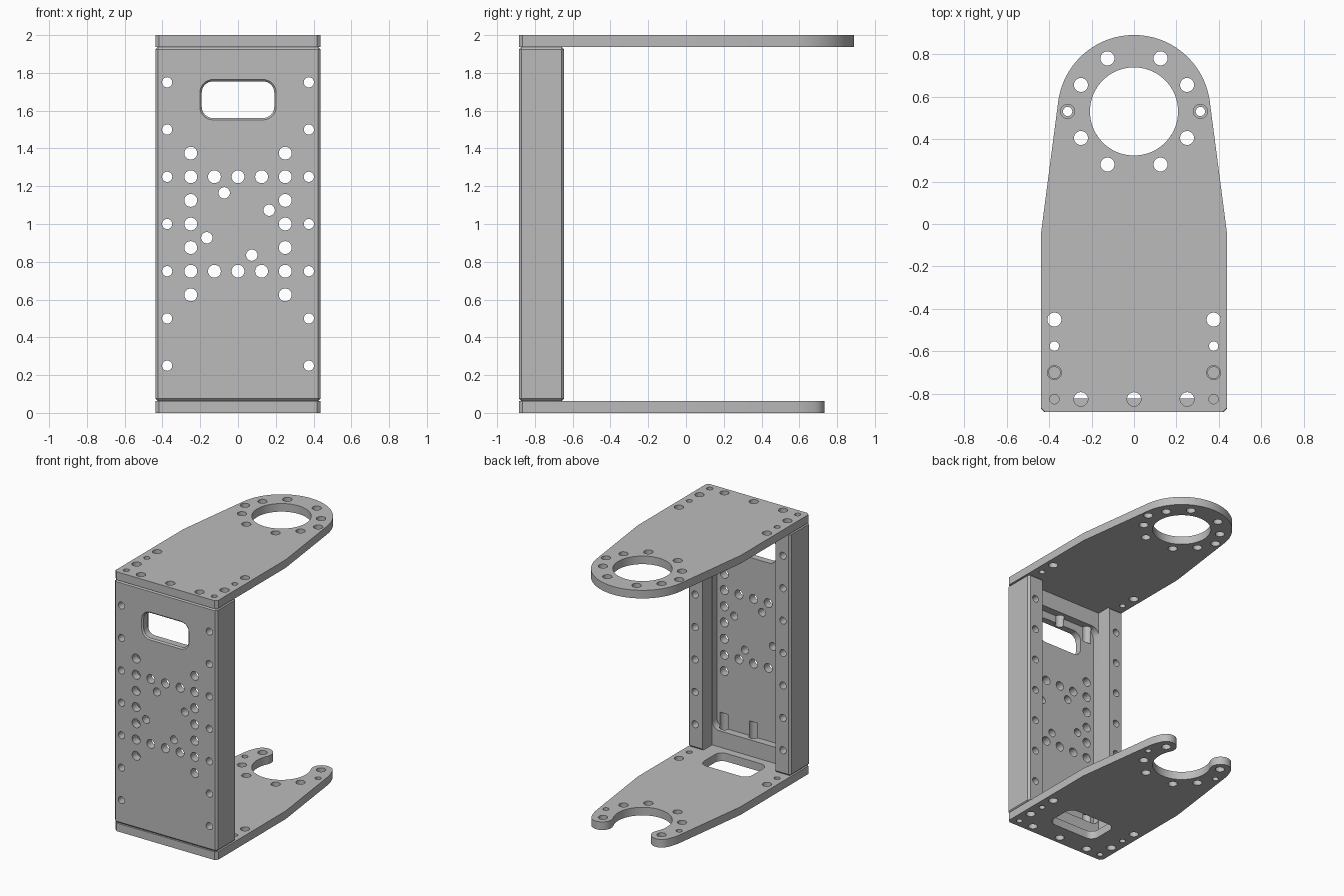
import bpy, bmesh
from math import sin, cos, radians, atan2, acos, degrees, hypot

cube = bpy.data.objects.get("Cube")
if cube:
    bpy.data.objects.remove(cube, do_unlink=True)

metal = bpy.data.materials.new("brushed grey")
metal.use_nodes = True
grey = (0.5, 0.5, 0.5, 1)
metal.diffuse_color = grey
metal.node_tree.nodes["Principled BSDF"].inputs["Base Color"].default_value = grey

W, FRONT, BACK, T, TOP = 0.4375, -0.885, -0.645, 0.0625, 2.0
RING_Y, RING_R, BORE_R = 0.53, 0.36, 0.2075


def arc(cx, cy, r, a, b, n):
    """Points on an arc, angles in degrees."""
    steps = [radians(a + (b - a) * i / n) for i in range(n + 1)]
    return [(cx + r * cos(t), cy + r * sin(t)) for t in steps]


def circle(cx, cy, r, n=32):
    return arc(cx, cy, r, 0, 360, n)[:-1]


def rounded(cx, cy, w, h, r):
    """Rounded rectangle given by half width and half height."""
    pts = []
    for i, (sx, sy) in enumerate([(1, 1), (-1, 1), (-1, -1), (1, -1)]):
        pts += arc(cx + sx * (w - r), cy + sy * (h - r), r, i * 90, i * 90 + 90, 8)
    return pts


def prism(bm, outline, lo, hi, axis="z", end=None):
    """Extrude an outline along z or y, optionally lofting to another outline."""
    def place(p, d):
        return (p[0], p[1], d) if axis == "z" else (p[0], d, p[1])
    a = [bm.verts.new(place(p, lo)) for p in outline]
    b = [bm.verts.new(place(p, hi)) for p in (end or outline)]
    bm.faces.new(a)
    bm.faces.new(b[::-1])
    for i in range(len(a)):
        j = (i + 1) % len(a)
        bm.faces.new((a[j], a[i], b[i], b[j]))


def finish(bm, name):
    bmesh.ops.recalc_face_normals(bm, faces=bm.faces)
    mesh = bpy.data.meshes.new(name)
    bm.to_mesh(mesh)
    bm.free()
    mesh.materials.append(metal)
    obj = bpy.data.objects.new(name, mesh)
    bpy.context.collection.objects.link(obj)
    return obj


def activate(obj):
    bpy.ops.object.select_all(action="DESELECT")
    obj.select_set(True)
    bpy.context.view_layer.objects.active = obj


def cut(obj, bm):
    """Subtract the solids in bm from the object."""
    cutter = finish(bm, "cutter")
    cutter.hide_render = True
    mod = obj.modifiers.new("cut", "BOOLEAN")
    mod.operation, mod.solver, mod.object = "DIFFERENCE", "EXACT", cutter
    activate(obj)
    bpy.ops.object.modifier_apply(modifier=mod.name)
    bpy.data.objects.remove(cutter, do_unlink=True)


def smooth(obj):
    activate(obj)
    bpy.ops.object.shade_smooth_by_angle(angle=radians(30))


def drill(bm, spots, r, lo, hi, axis="z"):
    for x, v in spots:
        prism(bm, circle(x, v, r), lo, hi, axis)


def mirrored(spots):
    return [(s * x, v) for x, v in spots for s in (1, -1)]


# Shared plate outline: chamfered foot, straight sides, tapering onto the ring
SHOULDER = -0.04
drop = RING_Y - SHOULDER
tangent = degrees(acos(RING_R / hypot(W, drop)) - atan2(drop, W))
C = 0.02
foot_left = [(-W, SHOULDER), (-W, FRONT + C), (-W + C, FRONT)]
foot_right = [(-x, y) for x, y in foot_left[::-1]]
foot = foot_left + foot_right

# Hook ends for the open ring, rounded about the last bolt hole
tip = degrees(atan2(1, 2))
mid = (RING_R + BORE_R) / 2
tx, ty, tr = mid * cos(radians(tip)), mid * sin(radians(tip)), (RING_R - BORE_R) / 2
hook = arc(0, RING_Y, RING_R, tangent, tip, 8) + arc(tx, RING_Y + ty, tr, tip, tip + 180, 16)[1:]
hook_left = [(-x, y) for x, y in hook[::-1]]
inner = arc(0, RING_Y, BORE_R, tip, -180 - tip, 64)[1:-1]

outlines = {
    "top_plate": foot + arc(0, RING_Y, RING_R, tangent, 180 - tangent, 64),
    "bottom_plate": foot + hook + inner + hook_left,
}

ring_near = mirrored([(0.25, 0.655), (0.25, 0.405), (0.125, 0.28)])
ring_far = mirrored([(0.125, 0.78)])
bar_screws = [(-0.25, -0.825), (0, -0.825), (0.25, -0.825)]
rail_screws = mirrored([(0.375, -0.7)])
pins = mirrored([(0.375, -0.575), (0.375, -0.825)])
ring_side = mirrored([(0.3125, RING_Y)])

# Plates
for name, outline in outlines.items():
    top = name == "top_plate"
    z = TOP - T if top else 0
    span = (z - 0.05, z + T + 0.05)
    bm = bmesh.new()
    prism(bm, outline, z, z + T)
    plate = finish(bm, name)
    bm = bmesh.new()
    drill(bm, ring_near + bar_screws + rail_screws + mirrored([(0.375, -0.45)]), 0.033, *span)
    drill(bm, pins, 0.022, *span)
    drill(bm, ring_side, 0.033 if top else 0.022, *span)
    if top:
        drill(bm, ring_far, 0.033, *span)
        prism(bm, circle(0, RING_Y, BORE_R, 96), *span)
    else:
        prism(bm, rounded(0, -0.58, 0.205, 0.125, 0.06), *span)
    cut(plate, bm)
    smooth(plate)

# Upright: chamfered block hollowed into rails, crossbars and a thin front panel
bm = bmesh.new()
prism(bm, [(-W, FRONT), (W, FRONT), (W, BACK), (-W, BACK)], T, TOP - T)
bmesh.ops.bevel(bm, geom=bm.edges[:], offset=0.014, segments=1, affect="EDGES")
upright = finish(bm, "upright_channel")

RAIL_X, BAR_Y, PANEL_Y = 0.3125, -0.765, -0.8225
bm = bmesh.new()
prism(bm, [(-RAIL_X, -0.1), (RAIL_X, -0.1), (RAIL_X, 2.1), (-RAIL_X, 2.1)], BAR_Y, 0, "y")
cut(upright, bm)
bm = bmesh.new()
prism(bm, rounded(0, 1, RAIL_X - 0.001, 0.8125, 0.06), PANEL_Y, BAR_Y + 0.02, "y")
cut(upright, bm)

# Holes along the rails and across the front panel
bm = bmesh.new()
drill(bm, mirrored([(0.375, 0.25 * k) for k in range(1, 8)]), 0.027, -1, 0, "y")
columns = mirrored([(0.25, 0.625 + 0.125 * k) for k in range(7)])
rows = [(x, z) for x in (-0.125, 0, 0.125) for z in (0.75, 1.25)]
drill(bm, columns + rows, 0.034, -1, -0.79, "y")
for s in (1, -1):
    drill(bm, [(-0.073 * s, 1 + 0.165 * s), (0.165 * s, 1 + 0.073 * s)], 0.03, -1, -0.79, "y")
prism(bm, rounded(0, 1.658, 0.192, 0.097, 0.06), -1, -0.79, "y")
cut(upright, bm)

# Chamfered rim of the handle slot
bm = bmesh.new()
prism(bm, rounded(0, 1.658, 0.203, 0.108, 0.071), FRONT - 0.001, FRONT + 0.01, "y",
      rounded(0, 1.658, 0.192, 0.097, 0.06))
cut(upright, bm)

# Screw holes in both ends
bm = bmesh.new()
for lo, hi in ((0, 0.3), (1.7, 2)):
    drill(bm, bar_screws, 0.034, lo, hi)
for x, y in rail_screws:
    for z, s in ((T, 1), (TOP - T, -1)):
        prism(bm, circle(x, y, 0.027), z - s * 0.01, z + s * 0.12)
cut(upright, bm)
smooth(upright)
